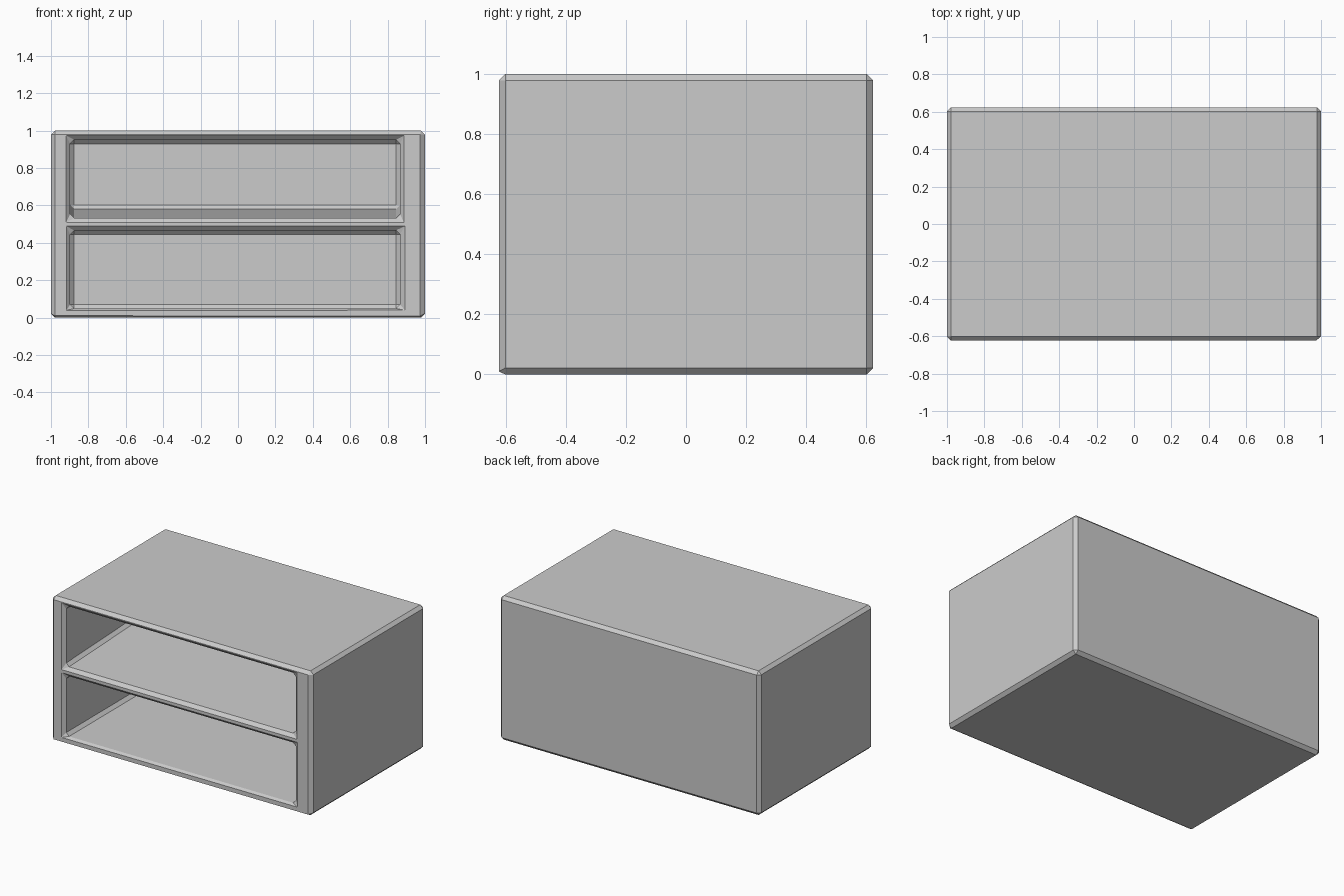
import bpy
import bmesh

if "Cube" in bpy.data.objects:
    bpy.data.objects.remove(bpy.data.objects["Cube"])


def block(name, x0, x1, y0, y1, z0, z1, back_lift=0.0):
    """Box whose rear floor edge can be raised."""
    bm = bmesh.new()
    bmesh.ops.create_cube(bm, size=1)
    for v in bm.verts:
        rear, low = v.co.y > 0, v.co.z < 0
        v.co.x = x1 if v.co.x > 0 else x0
        v.co.y = y1 if rear else y0
        v.co.z = (z0 + (back_lift if rear else 0)) if low else z1
    me = bpy.data.meshes.new(name)
    bm.to_mesh(me)
    bm.free()
    ob = bpy.data.objects.new(name, me)
    bpy.context.collection.objects.link(ob)
    return ob


# Outer case
W, D, H = 1.0, 0.623, 1.0
cabinet = block("cabinet_body", -W, W, -D, D, 0, H)

# Two open compartments; the upper shelf rises slightly to the rear
back = 0.56
lift = 0.05
front = -D - 0.1
slope = lift / (back + D)
cutters = [
    block("lower_cutter", -0.897, 0.866, front, back, 0.049, 0.467),
    block("upper_cutter", -0.897, 0.866, front, back,
          0.531 - 0.1 * slope, 0.951, lift + 0.1 * slope),
]
for c in cutters:
    c.hide_render = True
    c.hide_set(True)
    m = cabinet.modifiers.new(c.name, 'BOOLEAN')
    m.operation = 'DIFFERENCE'
    m.solver = 'EXACT'
    m.object = c

# Flat chamfer on every outer and inner edge
bev = cabinet.modifiers.new("chamfer", 'BEVEL')
bev.width = 0.0215
bev.segments = 1
bev.limit_method = 'ANGLE'
bev.use_clamp_overlap = False
